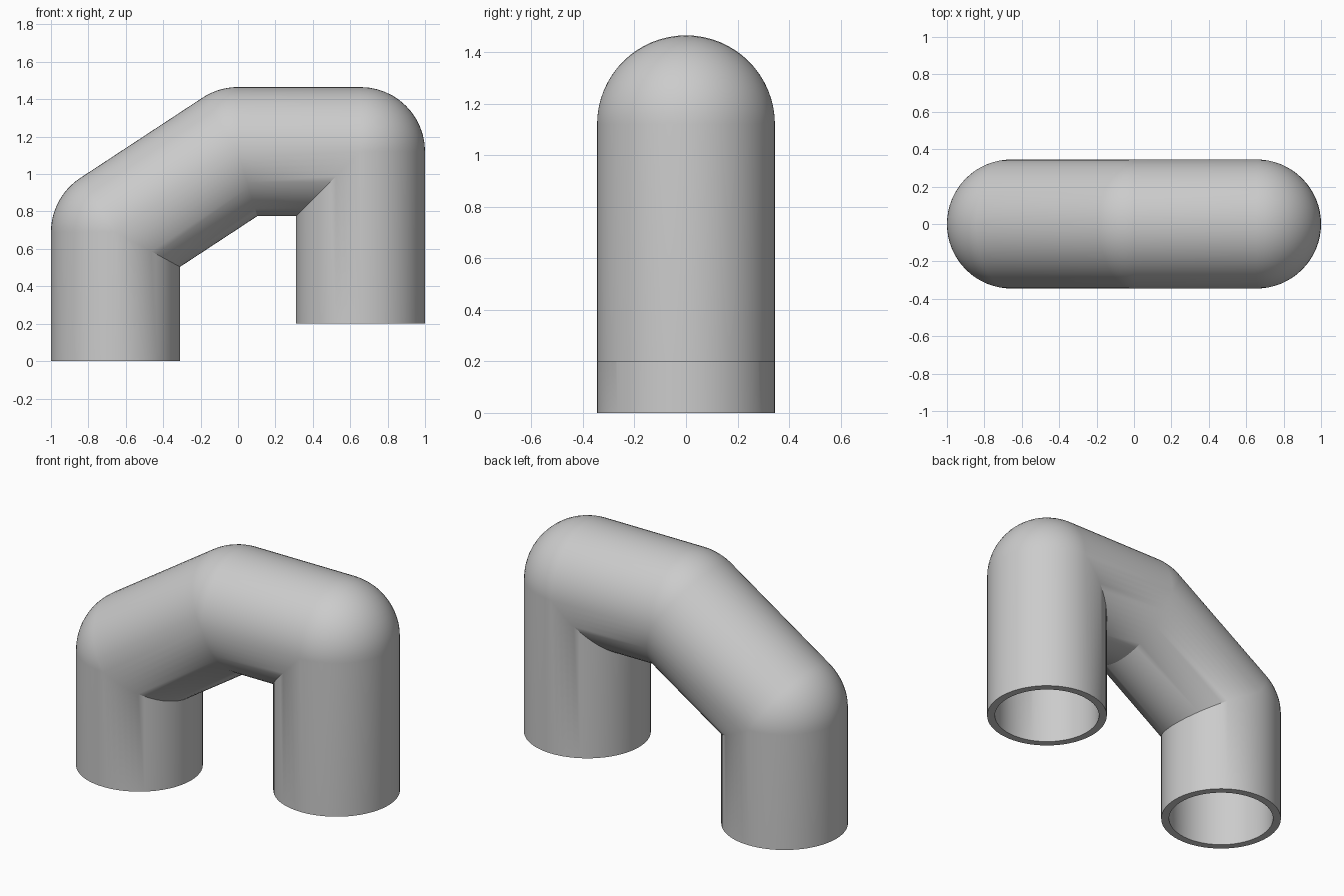
import bpy, bmesh, math
from mathutils import Vector

cube = bpy.data.objects.get("Cube")
if cube:
    bpy.data.objects.remove(cube, do_unlink=True)

SIDES, BEND_STEPS = 64, 12
OUTER, INNER = 0.345, 0.30
# Centre line of the pipe in the XZ plane, always bending clockwise
PATH = [Vector(p) for p in ((-0.655, 0, 0), (-0.655, 0, 0.69), (0, 0, 1.12),
                            (0.655, 0, 1.12), (0.655, 0, 0.2))]


def heading(a, b):
    return math.atan2(b.z - a.z, b.x - a.x)


def normal(angle):
    return Vector((-math.sin(angle), 0, math.cos(angle)))


def sweep(bm, radius):
    """Tube with ball-shaped outer bends and mitred inner bends."""
    circle = [(radius * math.cos(2 * math.pi * i / SIDES),
               radius * math.sin(2 * math.pi * i / SIDES)) for i in range(SIDES)]

    def ring(centre, n):
        return [bm.verts.new(centre + n * u + Vector((0, v, 0))) for u, v in circle]

    rings = [ring(PATH[0], normal(heading(PATH[0], PATH[1])))]
    for before, joint, after in zip(PATH, PATH[1:], PATH[2:]):
        start, end = heading(before, joint), heading(joint, after)
        half = (end - start) / 2
        mitre = normal(start + half) / math.cos(half)
        shared = {i: bm.verts.new(joint + mitre * u + Vector((0, v, 0)))
                  for i, (u, v) in enumerate(circle) if u < 1e-6}
        for k in range(BEND_STEPS + 1):
            n = normal(start + (end - start) * k / BEND_STEPS)
            rings.append([shared[i] if i in shared else
                          bm.verts.new(joint + n * u + Vector((0, v, 0)))
                          for i, (u, v) in enumerate(circle)])
    rings.append(ring(PATH[-1], normal(heading(PATH[-2], PATH[-1]))))
    for a, b in zip(rings, rings[1:]):
        bridge(bm, a, b)
    return rings[0], rings[-1]


def bridge(bm, a, b):
    for i in range(SIDES):
        j = (i + 1) % SIDES
        corners = list(dict.fromkeys((a[i], a[j], b[j], b[i])))
        if len(corners) > 2:
            bm.faces.new(corners)


# Outer skin, bore and the two flat rims
bm = bmesh.new()
for skin, bore in zip(sweep(bm, OUTER), sweep(bm, INNER)):
    bridge(bm, skin, bore)
bmesh.ops.recalc_face_normals(bm, faces=bm.faces[:])
mesh = bpy.data.meshes.new("bent_pipe")
bm.to_mesh(mesh)
bm.free()

# Plain grey
grey = bpy.data.materials.new("grey")
grey.use_nodes = True
colour = (0.6, 0.6, 0.6, 1)
grey.diffuse_color = colour
grey.node_tree.nodes["Principled BSDF"].inputs["Base Color"].default_value = colour
mesh.materials.append(grey)

pipe = bpy.data.objects.new("bent_pipe", mesh)
bpy.context.collection.objects.link(pipe)
bpy.ops.object.select_all(action='DESELECT')
pipe.select_set(True)
bpy.context.view_layer.objects.active = pipe
bpy.ops.object.shade_smooth_by_angle(angle=math.radians(30))
